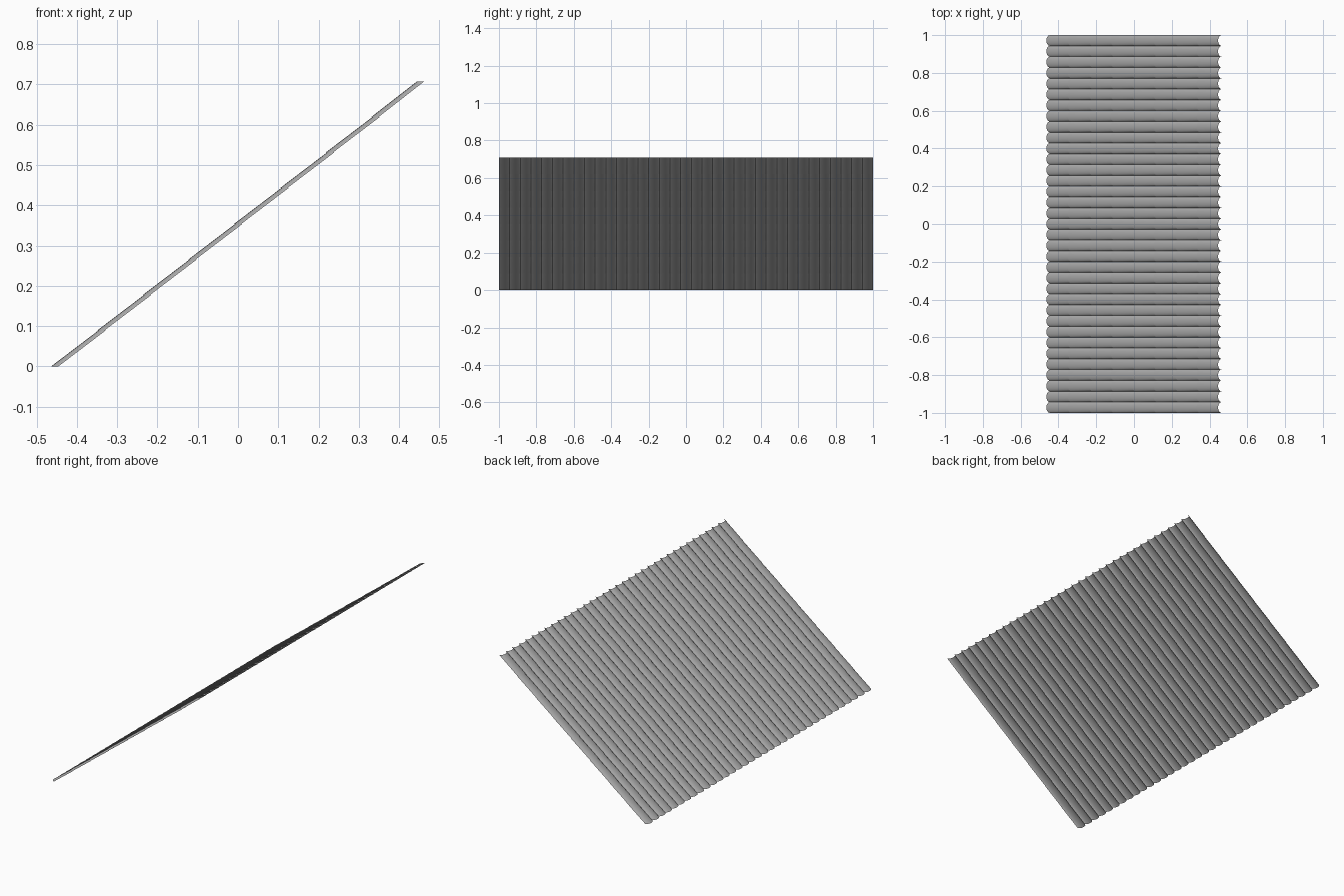
import bpy, math

cube = bpy.data.objects.get("Cube")
if cube:
    bpy.data.objects.remove(cube, do_unlink=True)

ROWS, COLUMNS, SEGMENTS = 8, 35, 8
LENGTH, HEIGHT = 2.0, 0.708
BULGE = 0.018            # horizontal depth of each barrel
LOW_X, HIGH_X = -0.464, 0.445
OVERLAP = 0.003          # upper end of a course tucks under the next one

clay = bpy.data.materials.new("tile grey")
clay.use_nodes = True
colour = (0.40, 0.40, 0.40, 1)
clay.diffuse_color = colour
clay.node_tree.nodes["Principled BSDF"].inputs["Base Color"].default_value = colour


def scallop_profile():
    """Points (depth, y) of a row of barrel arcs, crest at depth 0."""
    pitch = LENGTH / COLUMNS
    points = []
    for i in range(COLUMNS * SEGMENTS + 1):
        column, step = divmod(i, SEGMENTS)
        angle = math.pi * step / SEGMENTS
        y = -LENGTH / 2 + pitch * (column + (1 - math.cos(angle)) / 2)
        points.append((BULGE * (1 - math.sin(angle)), y))
    return points


def tile_course(index, profile):
    """One sloping course of barrel tiles, cut level at both ends."""
    run, rise = (HIGH_X - LOW_X) / ROWS, HEIGHT / ROWS
    x0, z0 = LOW_X + index * run, index * rise
    tuck = OVERLAP if index < ROWS - 1 else 0
    lower = [(x0 + d, y, z0) for d, y in profile]
    upper = [(x0 + run + tuck + d, y, z0 + rise) for d, y in profile]
    n = len(profile)
    faces = [(i, n + i, n + i + 1, i + 1) for i in range(n - 1)]
    mesh = bpy.data.meshes.new(f"tile_course_{index + 1}")
    mesh.from_pydata(lower + upper, [], faces)
    mesh.materials.append(clay)
    obj = bpy.data.objects.new(mesh.name, mesh)
    bpy.context.collection.objects.link(obj)
    return obj


# Roof courses from eave to ridge
profile = scallop_profile()
courses = [tile_course(i, profile) for i in range(ROWS)]

# Smooth barrels with sharp valleys
bpy.ops.object.select_all(action="DESELECT")
for obj in courses:
    obj.data.flip_normals()
    obj.select_set(True)
bpy.context.view_layer.objects.active = courses[0]
bpy.ops.object.shade_smooth_by_angle(angle=math.radians(40))
